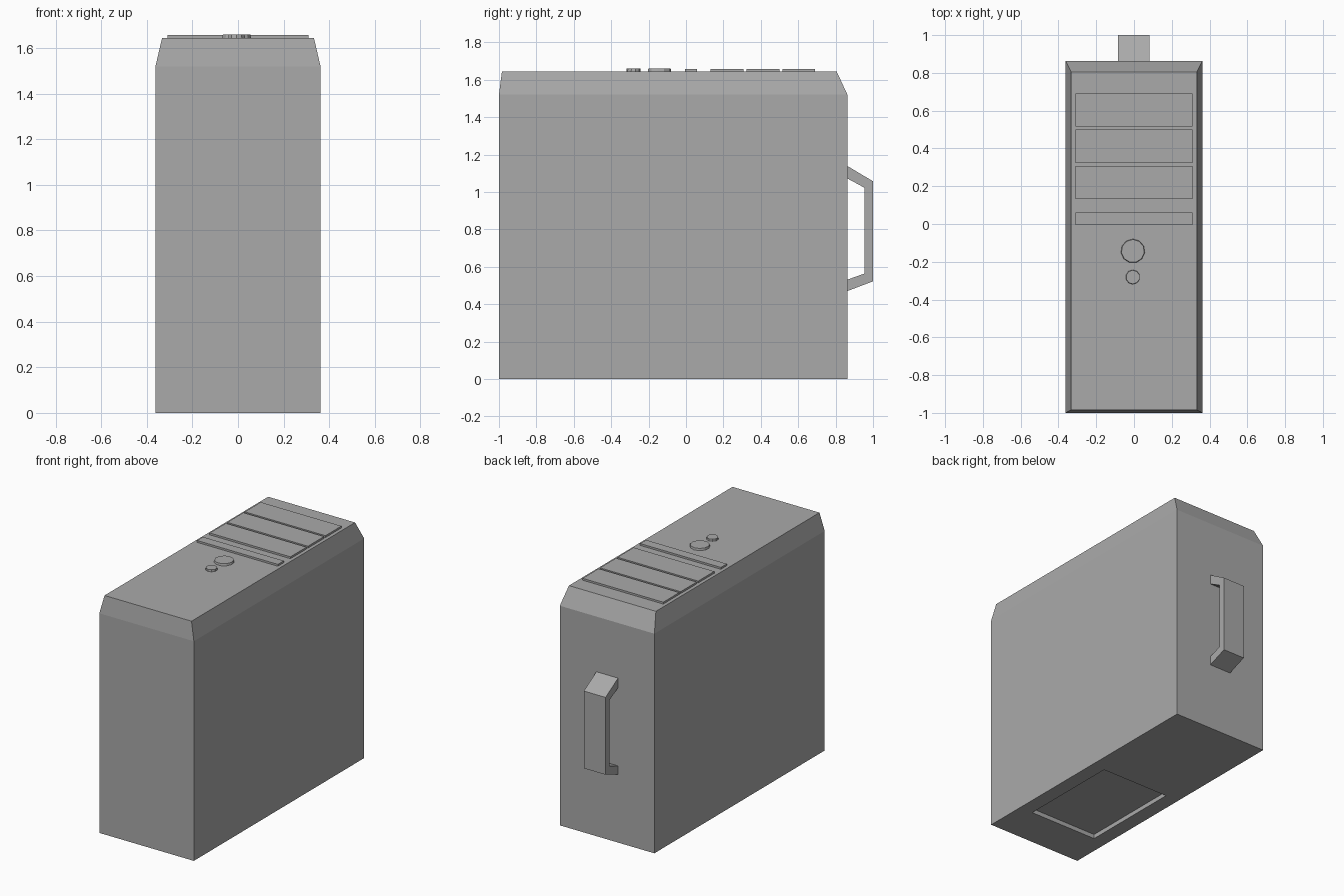
import bpy, bmesh, math

if "Cube" in bpy.data.objects:
    bpy.data.objects.remove(bpy.data.objects["Cube"])

grey = bpy.data.materials.new("plain_grey")
grey.diffuse_color = (0.4, 0.4, 0.4, 1)
grey.use_nodes = True
grey.node_tree.nodes["Principled BSDF"].inputs["Base Color"].default_value = grey.diffuse_color


def finish(bm, name):
    bmesh.ops.recalc_face_normals(bm, faces=bm.faces)
    mesh = bpy.data.meshes.new(name)
    bm.to_mesh(mesh)
    bm.free()
    mesh.materials.append(grey)
    obj = bpy.data.objects.new(name, mesh)
    bpy.context.collection.objects.link(obj)
    return obj


def ring(bm, x, y0, y1, z):
    return [bm.verts.new((sx, y, z)) for sx, y in ((-x, y0), (x, y0), (x, y1), (-x, y1))]


def loft(bm, rings):
    """Join a stack of four-point rings; the two ends stay open."""
    for a, b in zip(rings, rings[1:]):
        for i in range(4):
            j = (i + 1) % 4
            bm.faces.new((a[i], a[j], b[j], b[i]))


# Case: recessed base panel, straight walls, sloped shoulder and flat lid
bm = bmesh.new()
rings = [ring(bm, *r) for r in (
    (0.26, -0.71, 0.01, 0.03),
    (0.26, -0.71, 0.01, 0.0),
    (0.362, -1.0, 0.863, 0.0),
    (0.362, -1.0, 0.863, 1.52),
    (0.333, -0.984, 0.805, 1.645))]
loft(bm, rings)
bm.faces.new(rings[0])
bm.faces.new(rings[-1])
finish(bm, "case")

# Raised bars on the lid: one narrow, three wide
for i, (y0, y1) in enumerate(((-0.005, 0.06), (0.132, 0.308), (0.324, 0.5), (0.515, 0.69))):
    bm = bmesh.new()
    rings = [ring(bm, 0.309, y0, y1, z) for z in (1.64, 1.658)]
    loft(bm, rings)
    for r in rings:
        bm.faces.new(r)
    finish(bm, f"lid_bar_{i + 1}")

# Round buttons on the lid, slightly tapered
for name, y, r, sides in (("large_button", -0.143, 0.065, 11), ("small_button", -0.281, 0.039, 10)):
    bm = bmesh.new()
    bmesh.ops.create_cone(bm, cap_ends=True, segments=sides, radius1=r, radius2=r * 0.94, depth=0.02)
    bmesh.ops.translate(bm, verts=bm.verts, vec=(-0.006, y, 1.649))
    finish(bm, name)

# Carrying handle: strip of quads between outer and inner profile, extruded in x
outer = ((0.855, 1.143), (1.0, 1.057), (1.0, 0.522), (0.855, 0.467))
inner = ((0.855, 1.076), (0.955, 1.022), (0.955, 0.564), (0.855, 0.528))
bm = bmesh.new()
rings = [[bm.verts.new((x, y, z)) for x, (y, z) in
          ((-0.084, o), (0.082, o), (0.082, i), (-0.084, i))] for o, i in zip(outer, inner)]
loft(bm, rings)
bm.faces.new(rings[0])
bm.faces.new(rings[-1])
finish(bm, "handle")
